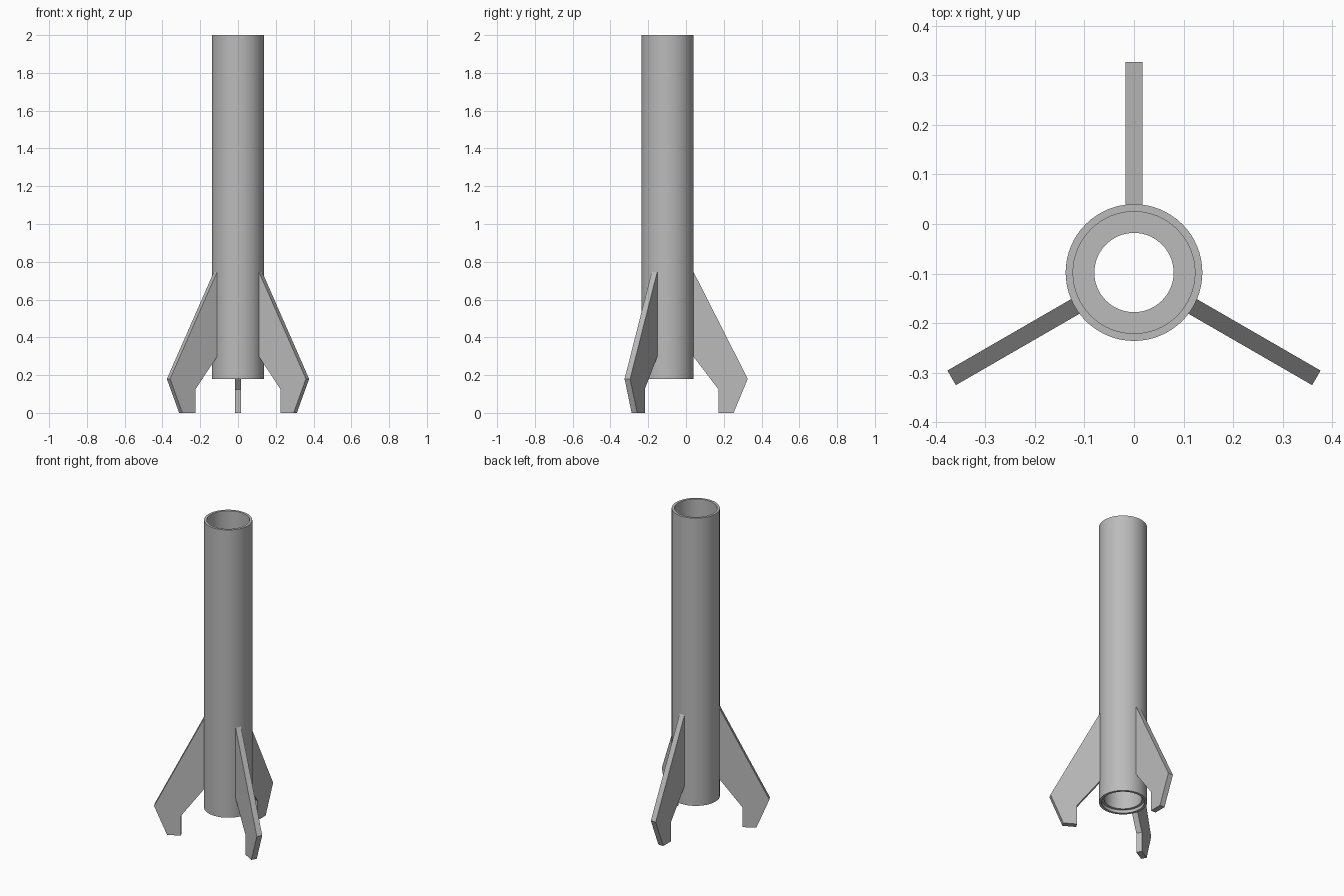
import bpy, bmesh, math
from mathutils import Matrix, Vector

cube = bpy.data.objects.get("Cube")
if cube:
    bpy.data.objects.remove(cube, do_unlink=True)

AXIS = Vector((0, -0.098, 0))   # centre line of the tube
SEGMENTS = 64

grey = bpy.data.materials.new("plain grey")
grey.use_nodes = True
colour = (0.5, 0.5, 0.5, 1)
grey.diffuse_color = colour
grey.node_tree.nodes["Principled BSDF"].inputs["Base Color"].default_value = colour


def finish(bm, name):
    bmesh.ops.recalc_face_normals(bm, faces=bm.faces)
    mesh = bpy.data.meshes.new(name)
    bm.to_mesh(mesh)
    bm.free()
    mesh.materials.append(grey)
    obj = bpy.data.objects.new(name, mesh)
    bpy.context.collection.objects.link(obj)
    return obj


def lathe(name, profile):
    """Spin a closed (radius, z) profile round the tube axis."""
    bm = bmesh.new()
    verts = [bm.verts.new(AXIS + Vector((r, 0, z))) for r, z in profile]
    edges = [bm.edges.new((v, verts[i - 1])) for i, v in enumerate(verts)]
    bmesh.ops.spin(bm, geom=verts + edges, cent=AXIS, axis=(0, 0, 1),
                   angle=math.tau, steps=SEGMENTS, use_merge=True)
    bmesh.ops.remove_doubles(bm, verts=bm.verts, dist=1e-5)
    obj = finish(bm, name)
    bpy.ops.object.select_all(action="DESELECT")
    obj.select_set(True)
    bpy.context.view_layer.objects.active = obj
    bpy.ops.object.shade_smooth_by_angle(angle=math.radians(30))


def fin(name, angle):
    """Flat swept fin, drawn as (radius, z) and extruded to its thickness."""
    outline = [(0.136, 0.75), (0.425, 0.18), (0.35, 0), (0.27, 0),
               (0.27, 0.125), (0.136, 0.30)]
    half = 0.017
    bm = bmesh.new()
    face = bm.faces.new([bm.verts.new((r, -half, z)) for r, z in outline])
    new = bmesh.ops.extrude_face_region(bm, geom=[face])["geom"]
    bmesh.ops.translate(bm, vec=(0, 2 * half, 0),
                        verts=[g for g in new if isinstance(g, bmesh.types.BMVert)])
    bm.transform(Matrix.Translation(AXIS) @ Matrix.Rotation(angle, 4, "Z"))
    finish(bm, name)


# Hollow body with an open top, an inner shelf and a recessed lower bore
lathe("body_tube", [(0.138, 0.18), (0.138, 2), (0.123, 2), (0.123, 0.75),
                    (0.08, 0.75), (0.08, 0.70), (0.108, 0.70), (0.108, 0.20),
                    (0.123, 0.20), (0.123, 0.18)])

# Three fins, evenly spaced
for name, degrees in (("back_fin", 90), ("right_fin", 210), ("left_fin", 330)):
    fin(name, math.radians(degrees))
